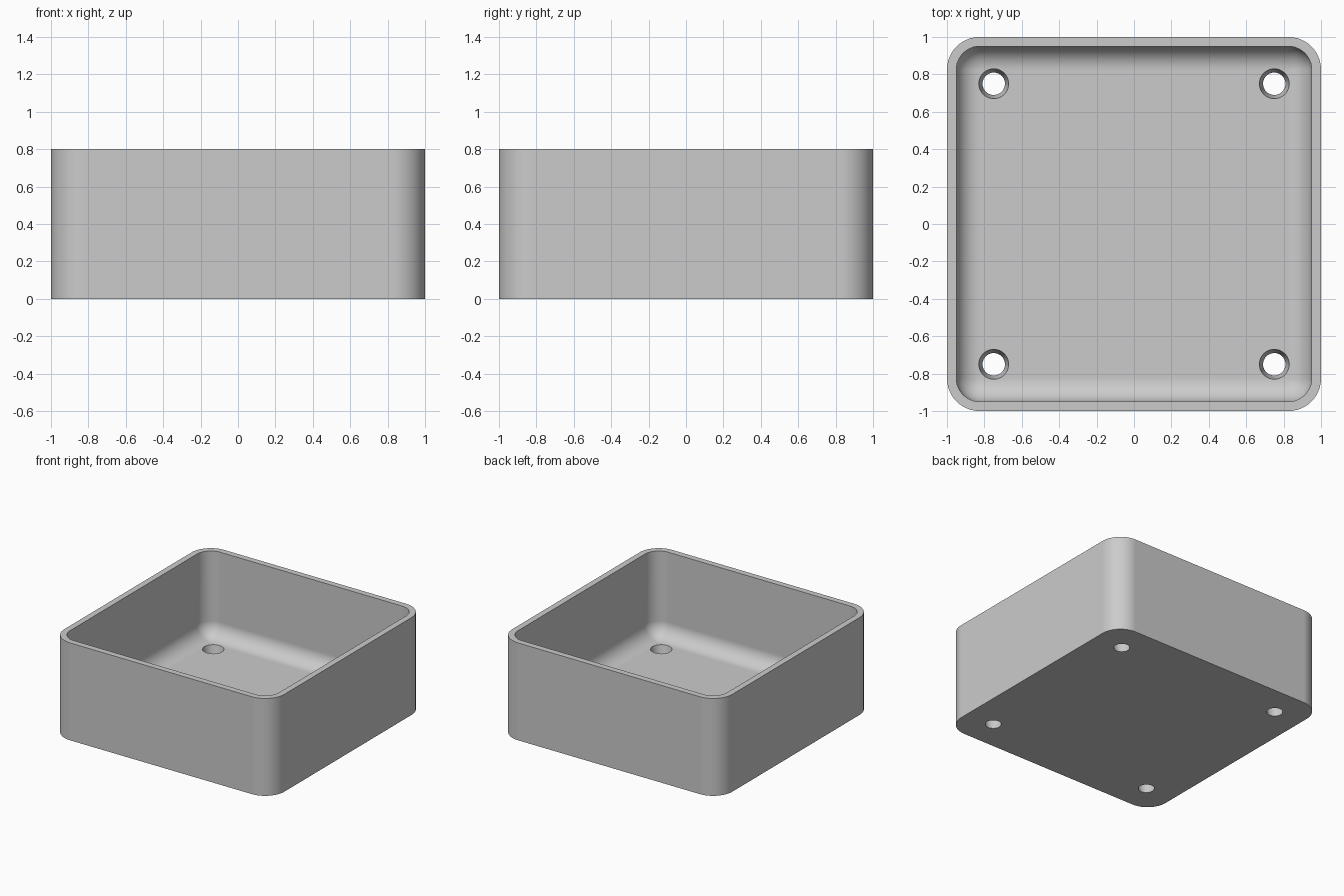
import bpy, bmesh
from math import sin, cos, pi

HEIGHT, FLOOR, WALL = 0.8, 0.1, 0.05
OUTER_R = 0.175
INNER_R = OUTER_R - WALL
SEGS = 12

if "Cube" in bpy.data.objects:
    bpy.data.objects.remove(bpy.data.objects["Cube"])

# Single grey plastic
grey = bpy.data.materials.new("grey plastic")
grey.use_nodes = True
grey.diffuse_color = (0.6, 0.6, 0.6, 1)
grey.node_tree.nodes["Principled BSDF"].inputs["Base Color"].default_value = (0.6, 0.6, 0.6, 1)


def rounded_ring(bm, half, radius, z):
    """Loop of vertices around a rounded square."""
    verts = []
    for corner, (sx, sy) in enumerate([(1, 1), (-1, 1), (-1, -1), (1, -1)]):
        for i in range(SEGS + 1):
            a = (corner + i / SEGS) * pi / 2
            verts.append(bm.verts.new((sx * (half - radius) + radius * cos(a),
                                       sy * (half - radius) + radius * sin(a), z)))
    return verts


# Tray: outer wall, rim, inner wall, then a round fillet down to the floor
levels = [(1, OUTER_R, 0), (1, OUTER_R, HEIGHT), (1 - WALL, INNER_R, HEIGHT)]
for i in range(SEGS + 1):
    a = i / SEGS * pi / 2
    r = INNER_R * cos(a)
    levels.append((1 - WALL - INNER_R + r, r, FLOOR + INNER_R * (1 - sin(a))))

bm = bmesh.new()
rings = [rounded_ring(bm, *level) for level in levels]
for lower, upper in zip(rings, rings[1:]):
    for i in range(len(lower)):
        j = (i + 1) % len(lower)
        bm.faces.new((lower[i], lower[j], upper[j], upper[i]))
bm.faces.new(rings[0][::-1])
bm.faces.new(rings[-1])
bmesh.ops.remove_doubles(bm, verts=bm.verts[:], dist=1e-5)
bmesh.ops.recalc_face_normals(bm, faces=bm.faces[:])
mesh = bpy.data.meshes.new("tray")
bm.to_mesh(mesh)
bm.free()
mesh.materials.append(grey)
tray = bpy.data.objects.new("tray", mesh)
bpy.context.collection.objects.link(tray)

# Tapered screw holes through the floor, wider at the top
bm = bmesh.new()
for sx in (-1, 1):
    for sy in (-1, 1):
        cone = bmesh.ops.create_cone(bm, cap_ends=True, segments=40,
                                     radius1=0.056, radius2=0.092, depth=0.18)
        bmesh.ops.translate(bm, verts=cone["verts"], vec=(sx * 0.75, sy * 0.75, 0.07))
cut_mesh = bpy.data.meshes.new("hole_cutter")
bm.to_mesh(cut_mesh)
bm.free()
cut_mesh.materials.append(grey)
cutter = bpy.data.objects.new("hole_cutter", cut_mesh)
cutter.hide_render = True
bpy.context.collection.objects.link(cutter)

bpy.ops.object.select_all(action="DESELECT")
bpy.context.view_layer.objects.active = tray
tray.select_set(True)
drill = tray.modifiers.new("screw_holes", "BOOLEAN")
drill.operation = "DIFFERENCE"
drill.solver = "EXACT"
drill.object = cutter
bpy.ops.object.modifier_apply(modifier=drill.name)
bpy.data.objects.remove(cutter)

# Smooth curved faces while keeping flat areas flat
bpy.ops.object.shade_smooth_by_angle(angle=pi / 6)
weighted = tray.modifiers.new("weighted_normals", "WEIGHTED_NORMAL")
weighted.keep_sharp = True
